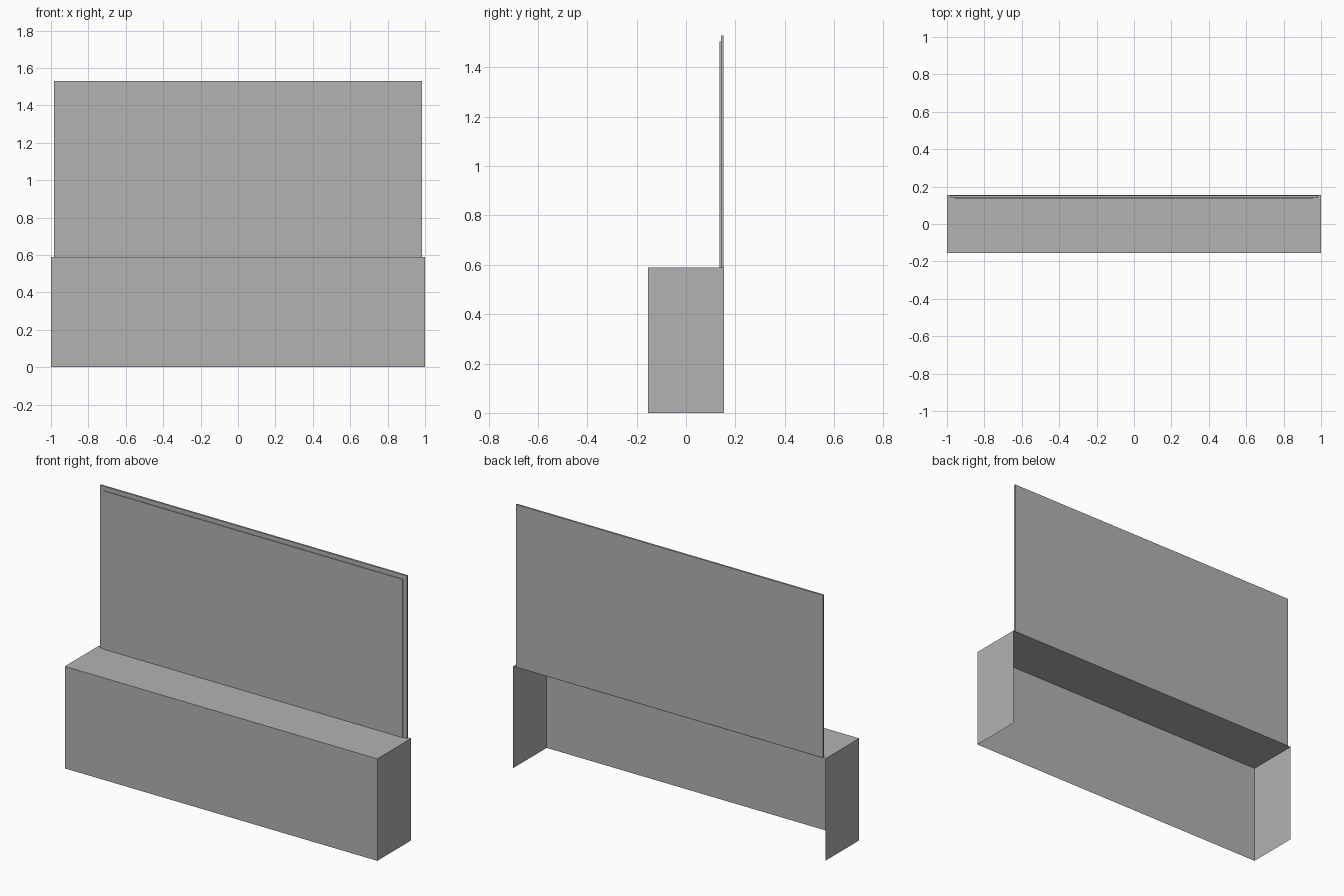
import bpy
import bmesh
from mathutils import Vector

cube = bpy.data.objects.get("Cube")
if cube:
    bpy.data.objects.remove(cube, do_unlink=True)

grey = bpy.data.materials.new("plain grey")
grey.use_nodes = True
grey.diffuse_color = (0.45, 0.45, 0.45, 1)
grey.node_tree.nodes["Principled BSDF"].inputs["Base Color"].default_value = grey.diffuse_color


def box(name, low, high, open_sides=()):
    """Box between two corners, leaving out faces that point along open_sides."""
    low, high = Vector(low), Vector(high)
    bm = bmesh.new()
    bmesh.ops.create_cube(bm, size=1)
    bmesh.ops.scale(bm, vec=high - low, verts=bm.verts)
    bmesh.ops.translate(bm, vec=(low + high) / 2, verts=bm.verts)
    bm.normal_update()
    gone = [f for f in bm.faces if any(f.normal.dot(Vector(d)) > 0.9 for d in open_sides)]
    bmesh.ops.delete(bm, geom=gone, context="FACES")
    mesh = bpy.data.meshes.new(name)
    bm.to_mesh(mesh)
    bm.free()
    mesh.materials.append(grey)
    obj = bpy.data.objects.new(name, mesh)
    bpy.context.collection.objects.link(obj)
    return obj


# Counter shell, open at the back and underneath
box("counter_shell", (-1, -0.155, 0), (1, 0.155, 0.59), [(0, 1, 0), (0, 0, -1)])

# Upright back panel with a slightly smaller facing on its front
box("back_panel", (-0.983, 0.141, 0.59), (0.983, 0.152, 1.53))
box("front_facing", (-0.958, 0.136, 0.59), (0.958, 0.141, 1.505), [(0, 1, 0)])
